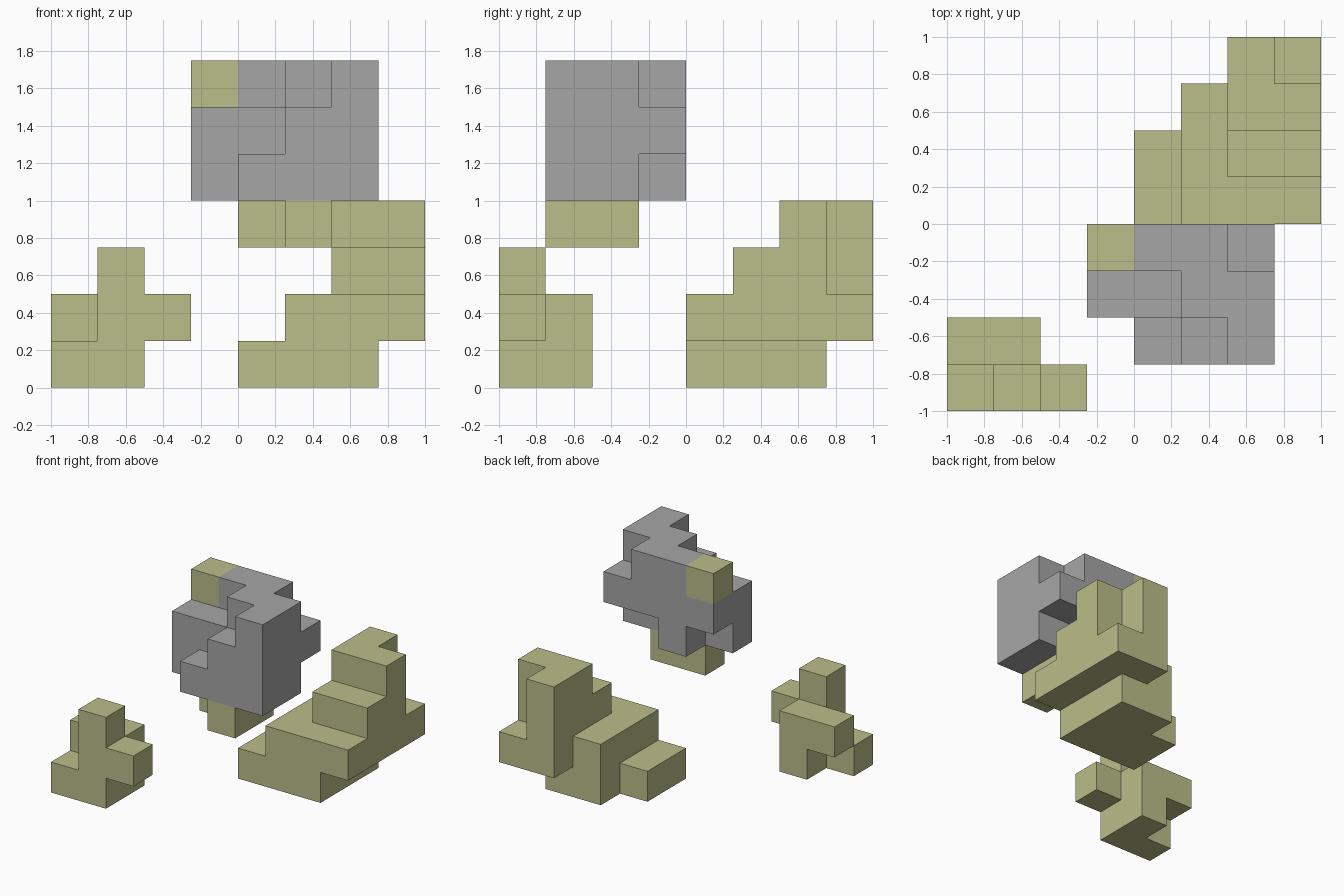
import bpy, bmesh
from math import radians
from mathutils import Vector

cube = bpy.data.objects.get("Cube")
if cube:
    bpy.data.objects.remove(cube, do_unlink=True)

CELL = 0.25


def make_material(name, color):
    mat = bpy.data.materials.new(name)
    mat.use_nodes = True
    mat.diffuse_color = color
    mat.node_tree.nodes["Principled BSDF"].inputs["Base Color"].default_value = color
    return mat


olive = make_material("olive", (0.50, 0.51, 0.25, 1))
grey = make_material("grey", (0.38, 0.38, 0.38, 1))


def face_corners(cell, axis, sign):
    """Corners of one cell side, wound so that its normal points outward."""
    u, v = (axis + 1) % 3, (axis + 2) % 3
    corners = []
    for du, dv in ((0, 0), (1, 0), (1, 1), (0, 1)):
        p = list(cell)
        p[axis] += sign > 0
        p[u] += du
        p[v] += dv
        corners.append(tuple(p))
    return corners if sign > 0 else corners[::-1]


def stepped_block(name, corner, layers):
    """Layers run bottom to top, their rows back to front; o = olive, g = grey."""
    cells = {}
    for z, layer in enumerate(layers):
        for y, row in enumerate(reversed(layer.split())):
            for x, mark in enumerate(row):
                if mark != ".":
                    cells[x, y, z] = mark

    bm = bmesh.new()
    verts = {}
    for cell, mark in cells.items():
        for axis in range(3):
            for sign in (-1, 1):
                beside = list(cell)
                beside[axis] += sign
                if tuple(beside) in cells:
                    continue
                ring = []
                for p in face_corners(cell, axis, sign):
                    if p not in verts:
                        verts[p] = bm.verts.new(Vector(corner) + Vector(p) * CELL)
                    ring.append(verts[p])
                bm.faces.new(ring).material_index = int(mark == "g")

    # Merge the coplanar cell sides into clean flat faces
    bmesh.ops.dissolve_limit(bm, angle_limit=radians(1), verts=bm.verts[:],
                             edges=bm.edges[:], delimit={"MATERIAL"})
    mesh = bpy.data.meshes.new(name)
    bm.to_mesh(mesh)
    bm.free()
    mesh.materials.append(olive)
    mesh.materials.append(grey)
    bpy.context.collection.objects.link(bpy.data.objects.new(name, mesh))


# Small block at the front
stepped_block("small_front_block", (-1, -1, 0), [
    ".o. oo.",
    "oo. .oo",
    "... .o.",
])

# Large staircase block at the back
stepped_block("large_stair_block", (0, 0, 0), [
    ".... .oo. ooo. ooo.",
    "..oo .ooo .ooo .ooo",
    "..o. ..oo ..oo ....",
    "..o. ..oo .... ....",
])

# Floating grey block with an olive foot and an olive top corner
stepped_block("floating_block", (-0.25, -0.75, 0.75), [
    ".... .oo. ..o.",
    ".g.. gggg .ggg",
    "gggg gggg ..gg",
    "ogg. ..gg ...g",
])
